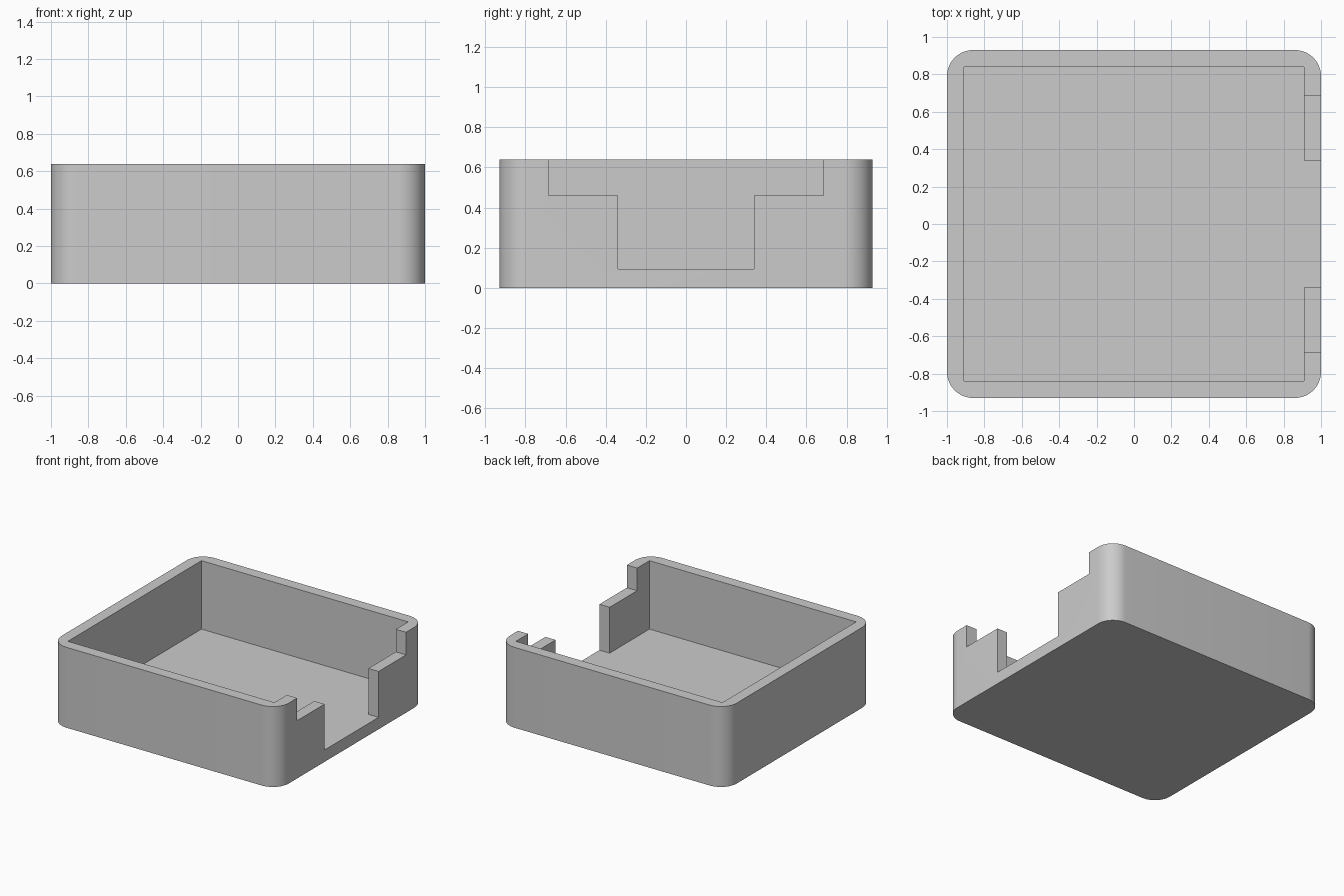
import bpy
import bmesh
from math import radians, cos, sin

default = bpy.data.objects.get("Cube")
if default:
    bpy.data.objects.remove(default, do_unlink=True)

HALF_X, HALF_Y, HEIGHT = 1.0, 0.93, 0.64
WALL, FLOOR, RADIUS = 0.09, 0.095, 0.14
STEPS = 12

grey = bpy.data.materials.new("plain grey")
grey.use_nodes = True
colour = (0.6, 0.6, 0.6, 1)
grey.diffuse_color = colour
grey.node_tree.nodes["Principled BSDF"].inputs["Base Color"].default_value = colour


def prism(name, points, offset):
    """Extrude a flat outline of 3D points along an offset."""
    bm = bmesh.new()
    face = bm.faces.new([bm.verts.new(p) for p in points])
    top = bmesh.ops.extrude_face_region(bm, geom=[face])
    verts = [v for v in top["geom"] if isinstance(v, bmesh.types.BMVert)]
    bmesh.ops.translate(bm, verts=verts, vec=offset)
    bmesh.ops.recalc_face_normals(bm, faces=bm.faces)
    mesh = bpy.data.meshes.new(name)
    bm.to_mesh(mesh)
    bm.free()
    mesh.materials.append(grey)
    obj = bpy.data.objects.new(name, mesh)
    bpy.context.collection.objects.link(obj)
    return obj


# Outer shell with rounded upright corners
outline = []
for i, (sx, sy) in enumerate([(1, 1), (-1, 1), (-1, -1), (1, -1)]):
    for k in range(STEPS + 1):
        a = radians(90 * (i + k / STEPS))
        outline.append((sx * (HALF_X - RADIUS) + RADIUS * cos(a),
                        sy * (HALF_Y - RADIUS) + RADIUS * sin(a), 0))
tray = prism("open_tray", outline, (0, 0, HEIGHT))

# Square-cornered cavity
ix, iy = HALF_X - WALL, HALF_Y - WALL
cavity = prism("cavity_cutter",
               [(-ix, -iy, FLOOR), (ix, -iy, FLOOR), (ix, iy, FLOOR), (-ix, iy, FLOOR)],
               (0, 0, 1))

# Stepped opening through the left wall, flush with the floor
half = [(0.34, FLOOR), (0.34, 0.46), (0.685, 0.46), (0.685, 1)]
profile = half + [(-y, z) for y, z in reversed(half)]
opening = prism("opening_cutter", [(0.8, y, z) for y, z in profile], (0.4, 0, 0))

bpy.context.view_layer.objects.active = tray
tray.select_set(True)
for cutter in (cavity, opening):
    mod = tray.modifiers.new(cutter.name, 'BOOLEAN')
    mod.operation = 'DIFFERENCE'
    mod.solver = 'EXACT'
    mod.object = cutter
    bpy.ops.object.modifier_apply(modifier=mod.name)
    bpy.data.objects.remove(cutter, do_unlink=True)

bpy.ops.object.shade_smooth_by_angle(angle=radians(30))
